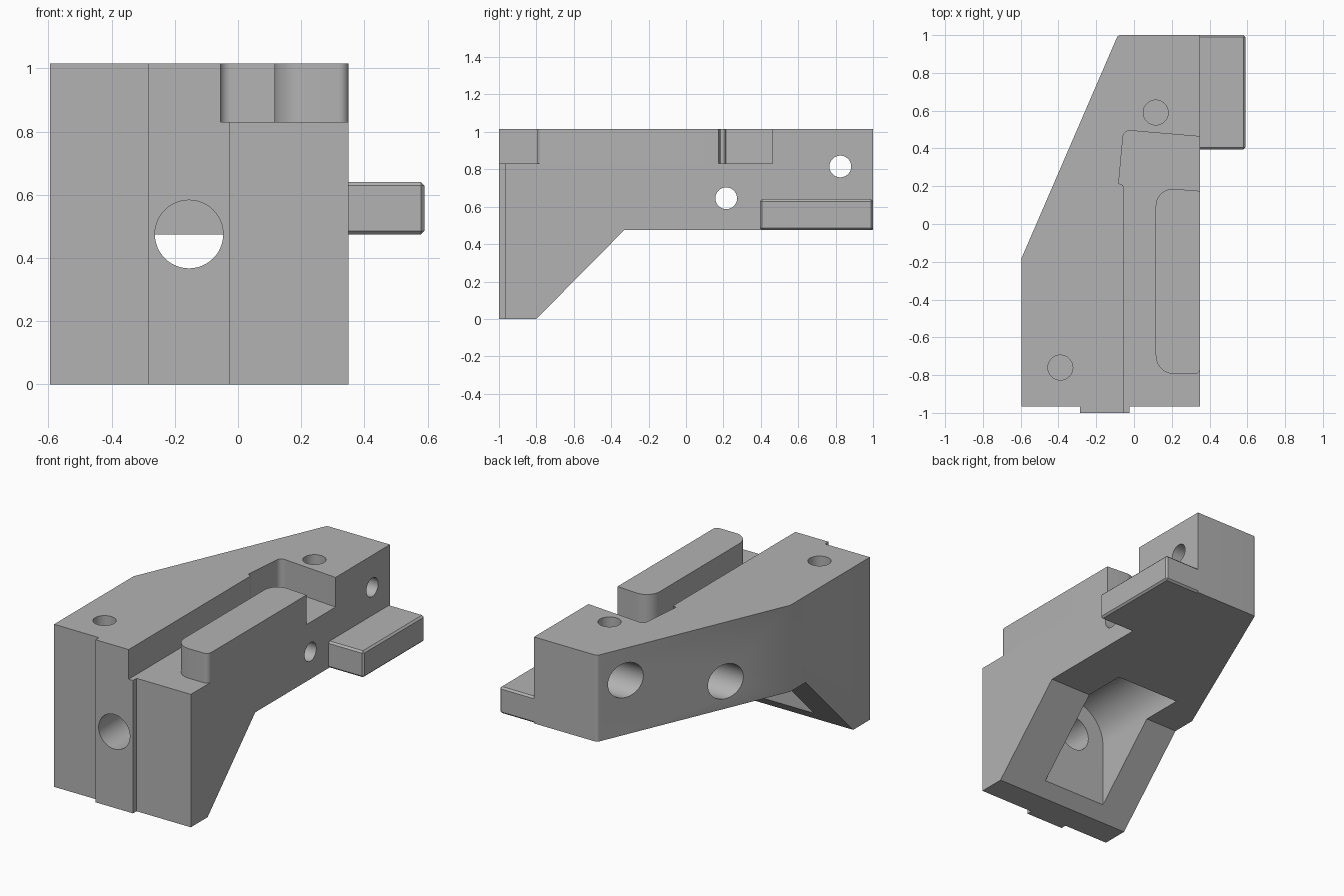
import bpy, bmesh, math
from mathutils import Vector, Matrix

if "Cube" in bpy.data.objects:
    bpy.data.objects.remove(bpy.data.objects["Cube"], do_unlink=True)

grey = bpy.data.materials.new("machined_grey")
grey.use_nodes = True
grey.diffuse_color = (0.45, 0.45, 0.45, 1)
grey.node_tree.nodes["Principled BSDF"].inputs["Base Color"].default_value = grey.diffuse_color

TOP, FLOOR, UNDER, SIDE = 1.015, 0.83, 0.475, 0.35


def add_object(name, bm):
    bmesh.ops.recalc_face_normals(bm, faces=bm.faces)
    mesh = bpy.data.meshes.new(name)
    bm.to_mesh(mesh)
    bm.free()
    mesh.materials.append(grey)
    ob = bpy.data.objects.new(name, mesh)
    bpy.context.collection.objects.link(ob)
    return ob


def rounded(corners, steps=10):
    """Polygon from (x, y, radius) corners, with arcs at rounded ones."""
    pts = []
    for i, (x, y, r) in enumerate(corners):
        p = Vector((x, y))
        if not r:
            pts.append(p)
            continue
        a = (Vector(corners[i - 1][:2]) - p).normalized()
        b = (Vector(corners[(i + 1) % len(corners)][:2]) - p).normalized()
        half = a.angle(b) / 2
        centre = p + (a + b).normalized() * r / math.sin(half)
        start = p + a * r / math.tan(half) - centre
        end = p + b * r / math.tan(half) - centre
        sweep = start.angle_signed(end)
        for k in range(steps + 1):
            pts.append(centre + Matrix.Rotation(-sweep * k / steps, 2) @ start)
    return pts


def prism(name, pts, lo, hi, axis="Z"):
    """Extrude an outline along z (x, y points) or along x (y, z points)."""
    bm = bmesh.new()
    place = (lambda p, h: (p[0], p[1], h)) if axis == "Z" else (lambda p, h: (h, p[0], p[1]))
    face = bm.faces.new([bm.verts.new(place(p, lo)) for p in pts])
    out = bmesh.ops.extrude_face_region(bm, geom=[face])
    shift = Vector(place((0, 0), hi - lo))
    bmesh.ops.translate(bm, vec=shift, verts=[v for v in out["geom"] if isinstance(v, bmesh.types.BMVert)])
    return add_object(name, bm)


def cylinder(name, start, end, radius):
    a, b = Vector(start), Vector(end)
    turn = (b - a).to_track_quat("Z", "Y").to_matrix().to_4x4()
    bm = bmesh.new()
    bmesh.ops.create_cone(bm, cap_ends=True, segments=48, radius1=radius, radius2=radius,
                          depth=(b - a).length, matrix=Matrix.Translation((a + b) / 2) @ turn)
    return add_object(name, bm)


def cut(target, cutter):
    mod = target.modifiers.new("cut", "BOOLEAN")
    mod.operation, mod.solver, mod.object = "DIFFERENCE", "EXACT", cutter
    bpy.context.view_layer.objects.active = target
    bpy.ops.object.modifier_apply(modifier=mod.name)
    bpy.data.objects.remove(cutter, do_unlink=True)


# Bracket body with the raised key on its front
body = prism("bracket_body", rounded([
    (-0.595, -0.965, 0), (-0.285, -0.965, 0), (-0.285, -1, 0), (-0.025, -1, 0),
    (-0.025, -0.965, 0), (SIDE, -0.965, 0), (SIDE, 1, 0), (-0.085, 1, 0.02),
    (-0.595, -0.18, 0)]), 0, TOP)

# Sloped relief below the arm
cut(body, prism("underside_cutter", [(-0.8, 0), (-0.33, UNDER), (1.2, UNDER), (1.2, -0.2),
                                     (-0.998, -0.2)], -1, 1, "X"))

# Stepped pocket in the top
cut(body, prism("pocket_cutter", rounded([
    (-0.055, -1.1, 0), (0.5, -1.1, 0), (0.5, 0.45, 0), (-0.055, 0.497, 0.035),
    (-0.081, 0.215, 0), (-0.055, 0.205, 0.015)]), FLOOR, 1.2))

# Arched cavity below, with the round hole through the front wall
arch = [(-0.375 + 0.22 * (1 + math.cos(t)), UNDER + 0.22 * math.sin(t))
        for t in (math.pi * k / 32 for k in range(33))]
bm = bmesh.new()
outline = [(0.065, -0.2)] + arch + [(-0.375, -0.2)]
face = bm.faces.new([bm.verts.new((x, -0.73, z)) for x, z in outline])
out = bmesh.ops.extrude_face_region(bm, geom=[face])
bmesh.ops.translate(bm, vec=(0, 0.67, 0), verts=[v for v in out["geom"] if isinstance(v, bmesh.types.BMVert)])
cut(body, add_object("cavity_cutter", bm))
cut(body, cylinder("front_hole_cutter", (-0.155, -1.1, UNDER), (-0.155, -0.6, UNDER), 0.108))

# Blind dowel holes from the top
for x, y in ((-0.39, -0.76), (0.115, 0.59)):
    cut(body, cylinder("dowel_cutter", (x, y, 1.2), (x, y, 0.72), 0.066))

# Cross holes, counterbored from the slanted side
for y, z in ((0.215, 0.645), (0.825, 0.815)):
    cut(body, cylinder("bolt_cutter", (-1, y, z), (1, y, z), 0.058))
    cut(body, cylinder("counterbore_cutter", (-1, y, z), (0.1, y, z), 0.108))

# Raised island standing in the pocket
island = prism("pocket_island", rounded([
    (0.115, -0.795, 0.1), (SIDE, -0.795, 0.03), (SIDE, 0.175, 0), (0.115, 0.193, 0.09)]), FLOOR, TOP)

# Side tab with chamfered free edges
tab = prism("side_tab", [(SIDE, 0.395), (0.59, 0.395), (0.59, 1), (SIDE, 1)], UNDER, 0.64)
bm = bmesh.new()
bm.from_mesh(tab.data)
free = [e for e in bm.edges if any(v.co.x > 0.5 for v in e.verts)]
bmesh.ops.bevel(bm, geom=free, offset=0.011, segments=1, affect="EDGES")
bm.to_mesh(tab.data)
bm.free()

# Smooth the round walls and keep the machined edges sharp
bpy.ops.object.select_all(action="DESELECT")
for ob in (body, island):
    ob.select_set(True)
bpy.context.view_layer.objects.active = body
bpy.ops.object.shade_smooth_by_angle(angle=math.radians(25))
